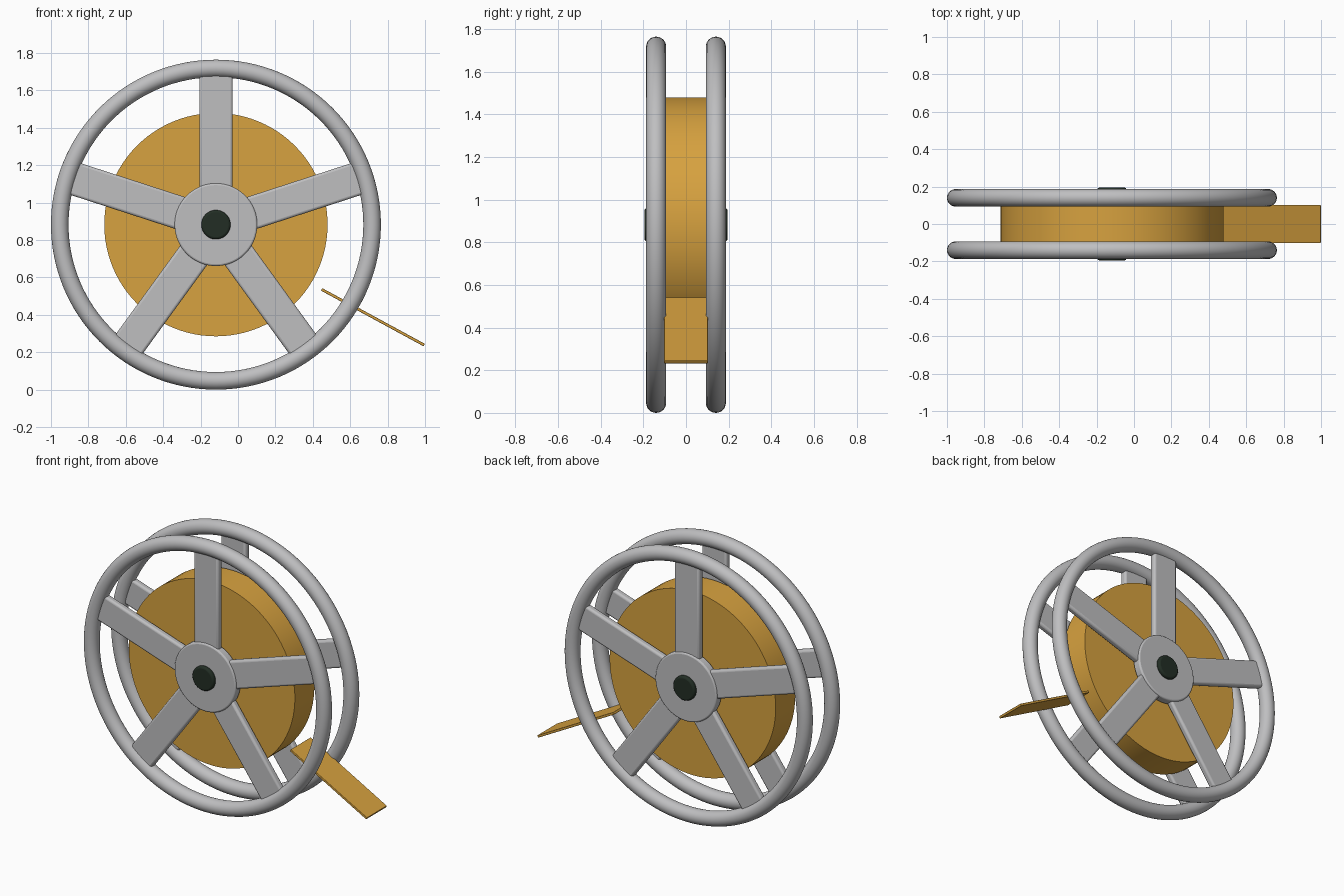
import bpy
from math import radians, cos, sin, atan2, hypot
from mathutils import Matrix, Vector

if "Cube" in bpy.data.objects:
    bpy.data.objects.remove(bpy.data.objects["Cube"])

CX, CZ = -0.118, 0.882          # wheel axis
SIDES = {"front": -1, "back": 1}


def material(name, rgb):
    m = bpy.data.materials.new(name)
    m.use_nodes = True
    m.diffuse_color = (*rgb, 1)
    m.node_tree.nodes["Principled BSDF"].inputs["Base Color"].default_value = (*rgb, 1)
    return m


grey = material("light grey", (0.52, 0.52, 0.53))
gold = material("golden yellow", (0.68, 0.36, 0.05))
dark = material("dark green", (0.016, 0.027, 0.018))


def finish(name, mat, bevel=0):
    ob = bpy.context.object
    ob.name = name
    ob.data.materials.append(mat)
    if bevel:
        mod = ob.modifiers.new("rounded edges", 'BEVEL')
        mod.width = bevel
        mod.segments = 3
        mod.limit_method = 'ANGLE'
    bpy.ops.object.shade_smooth_by_angle(angle=radians(35))
    return ob


def disc(name, mat, radius, y0, y1, bevel=0):
    """Cylinder along y between y0 and y1."""
    bpy.ops.mesh.primitive_cylinder_add(
        vertices=96, radius=radius, depth=abs(y1 - y0),
        location=(CX, (y0 + y1) / 2, CZ), rotation=(radians(90), 0, 0))
    return finish(name, mat, bevel)


def box(name, mat, size, matrix, bevel):
    bpy.ops.mesh.primitive_cube_add(size=1)
    ob = bpy.context.object
    ob.data.transform(Matrix.Diagonal((*size, 1)))
    ob.matrix_world = matrix
    return finish(name, mat, bevel)


# Wound drum and axle
disc("wound_drum", gold, 0.597, -0.1, 0.1)
disc("axle", dark, 0.078, -0.195, 0.195, 0.012)

# Two spoked side wheels
for side, s in SIDES.items():
    bpy.ops.mesh.primitive_torus_add(
        major_radius=0.835, minor_radius=0.047, major_segments=128, minor_segments=24,
        location=(CX, s * 0.14, CZ), rotation=(radians(90), 0, 0))
    finish(side + "_rim", grey)
    disc(side + "_hub", grey, 0.221, s * 0.115, s * 0.172, 0.01)
    for i in range(5):
        a = radians(90 + 72 * i)
        mid = 0.475
        place = Matrix.Translation((CX + mid * cos(a), s * 0.14, CZ + mid * sin(a)))
        box(f"{side}_spoke_{i + 1}", grey, (0.67, 0.045, 0.178),
            place @ Matrix.Rotation(-a, 4, 'Y'), 0.014)

# Loose end of the strip
start, end = Vector((0.447, 0, 0.536)), Vector((0.996, 0, 0.238))
d = end - start
box("loose_strip", gold, (d.length, 0.205, 0.015),
    Matrix.Translation((start + end) / 2) @ Matrix.Rotation(atan2(-d.z, d.x), 4, 'Y'), 0.003)
